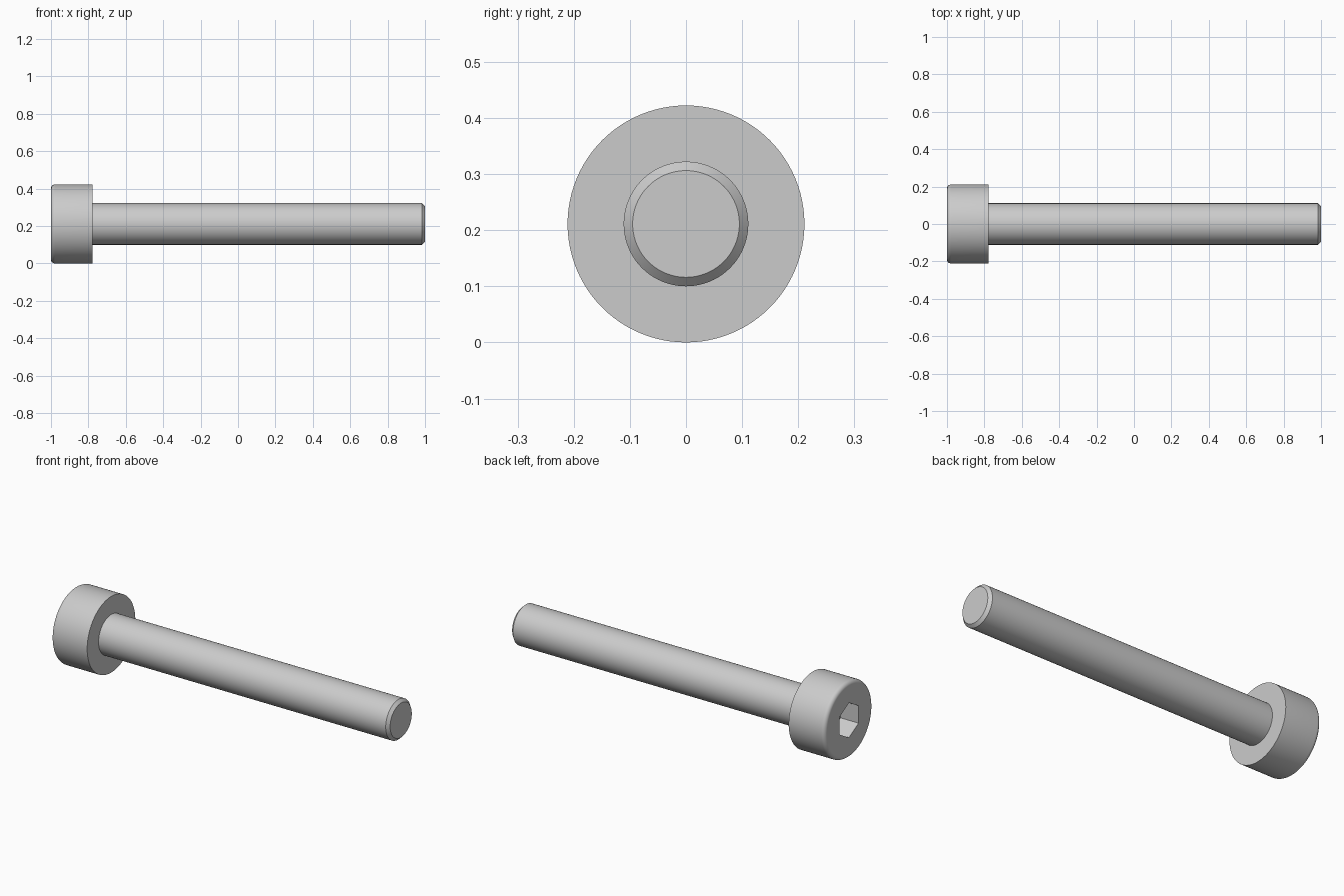
import bpy, bmesh
from math import sin, cos, pi, radians
from mathutils import Vector

if "Cube" in bpy.data.objects:
    bpy.data.objects.remove(bpy.data.objects["Cube"])

HEAD_R, SHANK_R = 0.2111, 0.1111
FILLET, CHAMFER = 0.022, 0.016
HEAD_END = -0.778
SOCKET_FLATS, SOCKET_DEPTH = 0.167, 0.111
SEGMENTS = 96


def add_object(name, bm):
    bmesh.ops.recalc_face_normals(bm, faces=bm.faces[:])
    mesh = bpy.data.meshes.new(name)
    bm.to_mesh(mesh)
    bm.free()
    obj = bpy.data.objects.new(name, mesh)
    bpy.context.collection.objects.link(obj)
    obj.location.z = HEAD_R
    return obj


def lathe(name, profile):
    """Spin a list of (x, radius) points around the x axis."""
    bm = bmesh.new()
    rings = []
    for x, r in profile:
        rings.append([bm.verts.new((x, r * sin(2 * pi * i / SEGMENTS), r * cos(2 * pi * i / SEGMENTS)))
                      for i in range(SEGMENTS)])
    for a, b in zip(rings, rings[1:]):
        for i in range(SEGMENTS):
            j = (i + 1) % SEGMENTS
            bm.faces.new((a[i], a[j], b[j], b[i]))
    bm.faces.new(rings[0])
    bm.faces.new(rings[-1])
    return add_object(name, bm)


# Screw body: rounded head rim, head underside, shank and chamfered tip
rim = [(-1 + FILLET * (1 - sin(t)), HEAD_R - FILLET * (1 - cos(t)))
       for t in (pi / 2 * (1 - k / 8) for k in range(9))]
screw = lathe("cap_screw", rim + [
    (HEAD_END, HEAD_R), (HEAD_END, SHANK_R),
    (1 - CHAMFER, SHANK_R), (1, SHANK_R - CHAMFER)])

# Hexagonal socket cutter, corners pointing up and down
bm = bmesh.new()
corner = SOCKET_FLATS / 2 / cos(pi / 6)
hexagon = bm.faces.new([bm.verts.new((-1.1, corner * sin(i * pi / 3), corner * cos(i * pi / 3)))
                        for i in range(6)])
extruded = bmesh.ops.extrude_face_region(bm, geom=[hexagon], use_keep_orig=True)
bmesh.ops.translate(bm, vec=Vector((0.1 + SOCKET_DEPTH, 0, 0)),
                    verts=[v for v in extruded["geom"] if isinstance(v, bmesh.types.BMVert)])
cutter = add_object("socket_cutter", bm)
cutter.hide_render = True

# Cut the socket, then smooth the round surfaces
cut = screw.modifiers.new("socket", 'BOOLEAN')
cut.operation = 'DIFFERENCE'
cut.solver = 'EXACT'
cut.object = cutter
bpy.ops.object.select_all(action='DESELECT')
bpy.context.view_layer.objects.active = screw
screw.select_set(True)
bpy.context.view_layer.update()
bpy.ops.object.modifier_apply(modifier=cut.name)
bpy.data.objects.remove(cutter)
bpy.ops.object.shade_smooth_by_angle(angle=radians(30))
